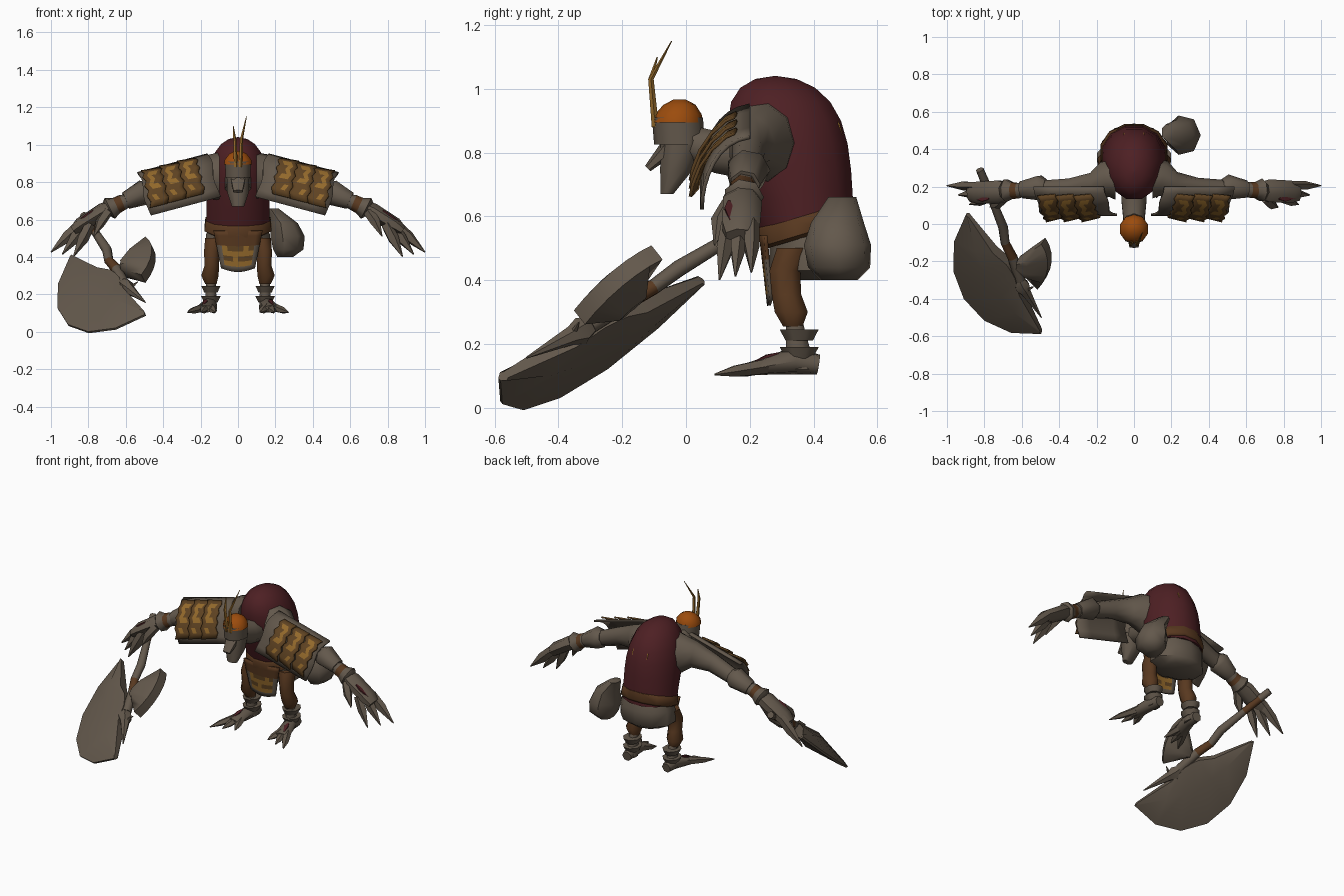
import bpy, bmesh, math
from mathutils import Vector

cube = bpy.data.objects.get("Cube")
if cube:
    bpy.data.objects.remove(cube)


def material(name, *rgb):
    m = bpy.data.materials.new(name)
    m.use_nodes = True
    m.diffuse_color = (*rgb, 1)
    m.node_tree.nodes["Principled BSDF"].inputs["Base Color"].default_value = (*rgb, 1)
    return m


GREY = material("grey hide", .125, .098, .072)
RED = material("dark red shell", .075, .014, .017)
BROWN = material("brown leather", .098, .04, .014)
GOLD = material("tarnished gold", .29, .14, .024)
ORANGE = material("orange cap", .33, .072, .004)
OCHRE = material("ochre brown plate", .115, .056, .016)
UPRIGHT = Vector((0, 0, 1))


def build(name, verts, faces, mats):
    """Make a mesh object with one material per face."""
    mesh = bpy.data.meshes.new(name)
    mesh.from_pydata(verts, [], faces)
    obj = bpy.data.objects.new(name, mesh)
    bpy.context.scene.collection.objects.link(obj)
    used = list(dict.fromkeys(mats))
    for m in used:
        mesh.materials.append(m)
    for polygon, m in zip(mesh.polygons, mats):
        polygon.material_index = used.index(m)
    bm = bmesh.new()
    bm.from_mesh(mesh)
    bmesh.ops.recalc_face_normals(bm, faces=bm.faces)
    bm.to_mesh(mesh)
    bm.free()
    mesh.shade_smooth()
    mesh.set_sharp_from_angle(angle=math.radians(55))
    return obj


def loft(name, rings, mat):
    """Skin closed rings; mat is one material or one per band."""
    n, count = len(rings[0]), len(rings)
    bands = mat if isinstance(mat, list) else [mat] * (count - 1)
    faces, mats = [], []
    for i, band in enumerate(bands):
        for j in range(n):
            k = (j + 1) % n
            faces.append((i * n + j, i * n + k, i * n + n + k, i * n + n + j))
            mats.append(band)
    faces += [tuple(range(n)), tuple(range((count - 1) * n, count * n))]
    mats += [bands[0], bands[-1]]
    return build(name, [v for ring in rings for v in ring], faces, mats)


def tube(name, points, mat, sides=8, axis=None, flip=1):
    """Loft ellipses along a path of (x, y, z, radius[, second radius])."""
    path = [Vector((p[0] * flip, p[1], p[2])) for p in points]
    rings = []
    for i, p in enumerate(points):
        along = (axis or path[min(i + 1, len(path) - 1)] - path[max(i - 1, 0)]).normalized()
        side = along.cross(UPRIGHT if abs(along.z) < .98 else Vector((0, 1, 0))).normalized()
        up = side.cross(along)
        angles = [math.tau * (j + .5) / sides for j in range(sides)]
        rings.append([path[i] + side * p[3] * math.cos(a) + up * p[-1] * math.sin(a) for a in angles])
    return loft(name, rings, mat)


def sheet(name, columns, rows, surface, colour, thickness=.012):
    """Curved plate from surface(u, v) with colours by cell."""
    verts = [surface(i / columns, j / rows) for i in range(columns + 1) for j in range(rows + 1)]
    faces, mats = [], []
    for i in range(columns):
        for j in range(rows):
            a = i * (rows + 1) + j
            b = a + rows + 1
            faces.append((a, a + 1, b + 1, b))
            mats.append(colour(i, j))
    solid = build(name, verts, faces, mats).modifiers.new("thickness", "SOLIDIFY")
    solid.thickness = thickness
    solid.offset = 0


# Hunched shell: a blunt dome leaning forward as it rises
def shell_ring(step):
    h = math.sin(step * math.pi / 16)
    width = math.sqrt(1 - h ** 4) + .02
    return (0, .38 - .1 * h, .56 + .48 * h, .172 * width, (.15 + .08 * h) * width)


tube("shell", [shell_ring(step) for step in range(9)], RED, 12, UPRIGHT)

# Belt and hips
tilt = Vector((0, -.3, 1)).normalized()
tube("belt", [(0, .39, .54, .17, .15), (0, .385, .55, .186, .163), (0, .375, .6, .18, .163),
              (0, .37, .61, .165, .15)], BROWN, 12, tilt)
tube("hip_skirt", [(0, .39, .58, .15, .13), (0, .4, .52, .18, .138), (0, .4, .43, .18, .138),
                   (0, .41, .4, .12, .09)], GREY, 10, UPRIGHT)


# Front apron with gold rows and grey border
def apron(u, v):
    x = (u - .5) * (.26 - .08 * v)
    return (x, .235 + .9 * x * x + .025 * v, .54 - .2 * v - .02 * math.sin(math.pi * u) * v)


def apron_colour(i, j):
    if j < 3:
        return BROWN
    if j == 7 or i in (0, 7):
        return GREY
    return GOLD if (j % 2 == 0 or (i + j) % 4 == 0) else OCHRE


sheet("apron", 8, 8, apron, apron_colour)

# Neck, face and helmet
tube("neck", [(0, .24, .79, .08, .09), (0, .1, .8, .07), (0, .01, .83, .06)], GREY)
tube("face", [(0, -.01, .84, .066, .076), (0, -.03, .745, .062, .055), (0, -.06, .67, .035, .022)],
     GREY, 8, UPRIGHT)
tube("snout", [(0, -.05, .82, .045, .03), (0, -.12, .75, .028, .012)], GREY, 6)
tube("helmet_band", [(0, -.02, .825, .07, .08), (0, -.027, .91, .073, .08)], GREY, 10, UPRIGHT)
tube("helmet_cap", [(0, -.027, .895, .078, .08), (0, -.025, .92, .074), (0, -.02, .95, .05),
                    (0, -.02, .966, .02)], ORANGE, 10, UPRIGHT)


# Shoulder pad surface: along the arm (s) and over it from back to front (t)
def pad_point(s, t, lift, flip):
    drop = .23 * t ** 1.5
    x = .155 + .375 * s - .25 * drop
    y = .05 + .15 * (1 - t) ** 2
    return (flip * x, y - lift * (.4 + t), .95 - .1 * s - drop + lift * (1 - t) * .6)


def pad_colour(i, j):
    if j in (0, 7):
        return OCHRE
    return GOLD if (i == 2 and j != 5) or (i == 1 and j % 3 == 1) else OCHRE


for flip, label in ((1, "left"), (-1, "right")):
    def part(name, points, mat, sides=7, axis=None):
        return tube(label + "_" + name, points, mat, sides, axis, flip)

    # Arm with cuffs and wrist band
    part("arm", [(.1, .24, .83, .11, .13), (.155, .24, .83, .1, .12), (.215, .21, .83, .07, .085),
                 (.34, .195, .8, .052, .06), (.6, .185, .7, .042)], GREY, 9)
    part("forearm_cuff", [(.47, .195, .755, .046), (.5, .195, .745, .07), (.6, .185, .7, .048)], GREY)
    part("wrist_cuff", [(.59, .185, .7, .038), (.62, .18, .69, .044), (.65, .18, .675, .046),
                        (.685, .18, .66, .064), (.7, .18, .65, .045)], [GREY, BROWN, GREY, GREY])

    # Clawed hand
    part("palm", [(.66, .18, .67, .04), (.72, .175, .645, .064, .045), (.84, .17, .57, .062, .042),
                  (.88, .17, .54, .05, .026)], GREY)
    for i in range(3):
        knuckle = Vector((.84 - .025 * i, .205 - .035 * i, .575))
        tip = Vector((1 - .06 * i, .205 - .05 * i, .425 - .012 * i))
        middle = knuckle.lerp(tip, .45)
        part(f"finger_{i + 1}", [(*knuckle, .025, .03), (*middle, .026, .032), (*tip, .003)], GREY, 5)
    part("thumb", [(.7, .14, .64, .03), (.735, .105, .585, .028), (.77, .09, .51, .003)], GREY, 5)
    part("hand_scar", [(.775, .135, .648, .005), (.81, .135, .625, .02, .006), (.86, .14, .588, .005)], RED, 4)

    # Shoulder pad: grey backing and three overlapping plates
    sheet(label + "_pad_backing", 4, 8, lambda u, v: pad_point(u + .02 * math.cos(9 * v), v, 0, flip),
          lambda i, j: GREY)
    for k in range(3):
        def plate(u, v):
            scallop = .018 * math.cos(v * 8 * math.pi)
            return pad_point(.19 + .255 * (k + u) + scallop, .12 + .77 * v, .012 + .018 * u, flip)
        sheet(f"{label}_pad_plate_{k + 1}", 4, 8, plate, pad_colour, .01)

    # Leg with baggy trousers
    part("leg", [(.12, .34, .5, .06), (.14, .31, .43, .045, .052), (.14, .315, .355, .042, .05),
                 (.15, .33, .3, .05, .056), (.145, .335, .255, .033)], BROWN, 8, UPRIGHT)
    # Ankle with two flared cuffs
    part("ankle", [(.145, .34, .27, .028), (.145, .36, .12, .035, .05)], GREY, 8, UPRIGHT)
    for cuff, top in (("upper", .245), ("lower", .19)):
        part(cuff + "_ankle_cuff", [(.145, .355, top, .056, .066), (.145, .355, top - .035, .038, .046)],
             GREY, 8, UPRIGHT)

    # Splayed foot
    part("foot", [(.145, .415, .135, .032), (.15, .34, .147, .038, .044), (.18, .2, .122, .05, .02)], GREY)
    for i in range(3):
        tip = Vector((.12 + .075 * i, .14 - .025 * i, .104))
        heel = Vector((.15 + .02 * i, .25, .13))
        part(f"toe_{i + 1}", [(*heel, .024), (*heel.lerp(tip, .6), .021, .018), (*tip, .003)], GREY, 5)
    part("foot_scar", [(.17, .29, .17, .005), (.175, .255, .161, .018, .008), (.185, .22, .145, .005)], RED, 4)

    # Feeler on the helmet
    end = (.045, -.045, 1.15) if flip > 0 else (.025, -.09, 1.1)
    part("feeler", [(.012, -.096, .88, .012), (.018, -.11, 1.03, .009), (*end, .002)], GOLD, 5, UPRIGHT)
    # Torn slit on the back of the shell
    part("shell_slit", [(.045, .46, .92, .003), (.05, .475, .89, .01), (.05, .495, .83, .003)], GOLD, 4, UPRIGHT)

# Round bag with a gathered neck on the left hip
tube("bag", [(.25, .48, .4, .045, .06), (.265, .48, .44, .085, .1), (.26, .475, .51, .097, .108),
             (.245, .475, .58, .075, .085), (.18, .49, .66, .035, .045)], GREY, 7, UPRIGHT)

# Axe: everything lies in one tilted plane
NORMAL = Vector((-.36, -.58, .73))


def on_plane(x, y):
    return Vector((x, y, .39 + (.36 * (x + .86) + .58 * (y - .02)) / .73))


def blade(name, x, y, radius, start, end, hollow, edge, ridge):
    """Fan-shaped blade; hollow(w) is the inner radius share, w from -1 to 1."""
    steps, rings = 6, []
    for step in range(steps + 1):
        w = 2 * step / steps - 1
        a = math.radians(start + (end - start) * step / steps)
        outer, inner = (on_plane(x + r * math.cos(a), y + r * math.sin(a)) for r in (radius, radius * hollow(w)))
        middle = outer.lerp(inner, .6)
        rise = NORMAL * ridge * (.4 if abs(w) == 1 else 1)
        rim = NORMAL * edge
        rings.append([outer + rim, middle + rise, inner + rise * .7,
                      inner - rise * .7, middle - rise, outer - rim])
    loft(name, rings, GREY)


blade("axe_blade", -.56, -.18, .41, 145, 279, lambda w: .25 + .7 * abs(w) ** 3, .006, .045)
blade("axe_back_blade", -.64, -.2, .19, 35, -45, lambda w: .15, .03, .07)


def shaft(name, points, mat, sides=7):
    tube(name, [(*on_plane(x, y), r) for x, y, r in points], mat, sides)


shaft("axe_handle", [(-.825, .29, .022), (-.8, .23, .024), (-.76, .13, .022), (-.7, -.02, .027),
                     (-.69, -.1, .025), (-.65, -.18, .028), (-.61, -.3, .03)],
      [GREY, BROWN, GREY, GREY, BROWN, GREY])
shaft("axe_spike", [(-.62, -.29, .025), (-.6, -.33, .045), (-.58, -.36, .03), (-.495, -.5, .003)], GREY, 6)
for barb, x, y in (("outer", -.645, -.385), ("inner", -.535, -.335)):
    shaft(f"axe_{barb}_barb", [(-.59, -.36, .018), (x, y, .002)], GREY, 5)
